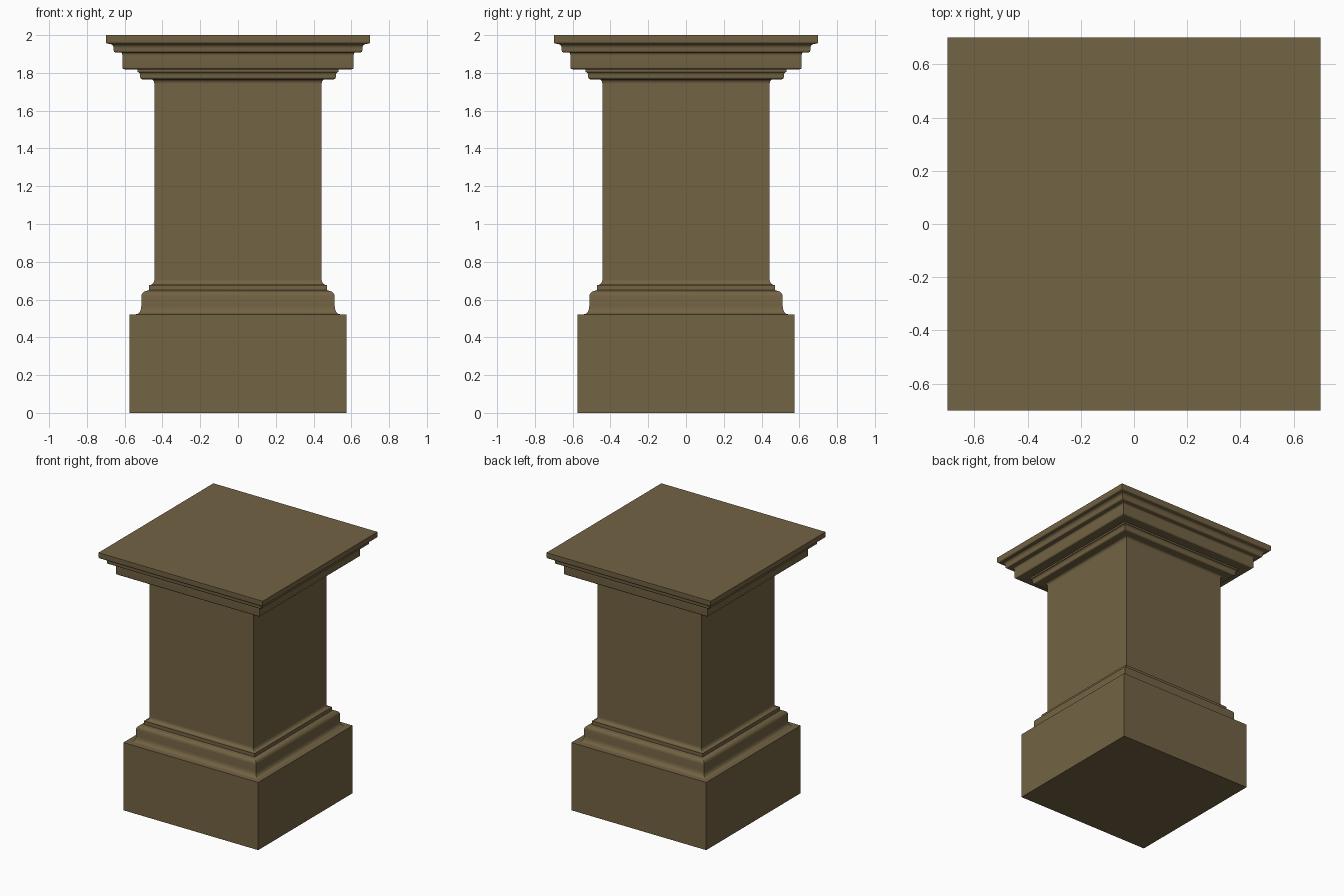
import bpy, bmesh, math

if "Cube" in bpy.data.objects:
    bpy.data.objects.remove(bpy.data.objects["Cube"])

mat = bpy.data.materials.new("stone")
mat.diffuse_color = (0.17, 0.125, 0.057, 1)
mat.use_nodes = True
mat.node_tree.nodes["Principled BSDF"].inputs["Base Color"].default_value = mat.diffuse_color


def arc(p, q, start_flat, n=5):
    """Quarter ellipse from p to q; start_flat leaves p horizontally, else vertically."""
    pts = []
    for i in range(n + 1):
        a = math.pi / 2 * i / n
        s, c = math.sin(a), 1 - math.cos(a)
        u, v = (s, c) if start_flat else (c, s)
        pts.append((p[0] + (q[0] - p[0]) * u, p[1] + (q[1] - p[1]) * v))
    return pts


def square_sweep(name, profile, bottom=False, top=False):
    """Sweep a (half width, height) profile around a square with mitred corners."""
    bm = bmesh.new()
    rings = []
    for r, z in profile:
        rings.append([bm.verts.new((r * sx, r * sy, z))
                      for sx, sy in ((-1, -1), (1, -1), (1, 1), (-1, 1))])
    for a, b in zip(rings, rings[1:]):
        for i in range(4):
            j = (i + 1) % 4
            bm.faces.new((a[i], a[j], b[j], b[i]))
    if bottom:
        bm.faces.new(rings[0][::-1])
    if top:
        bm.faces.new(rings[-1])
    bmesh.ops.remove_doubles(bm, verts=bm.verts, dist=1e-5)
    bmesh.ops.recalc_face_normals(bm, faces=bm.faces)
    me = bpy.data.meshes.new(name)
    bm.to_mesh(me)
    bm.free()
    ob = bpy.data.objects.new(name, me)
    bpy.context.collection.objects.link(ob)
    me.materials.append(mat)
    bpy.ops.object.select_all(action='DESELECT')
    ob.select_set(True)
    bpy.context.view_layer.objects.active = ob
    bpy.ops.object.shade_smooth_by_angle(angle=math.radians(30))
    return ob


# Plain block with its ledge
square_sweep("plinth", [(0.575, 0), (0.575, 0.522), (0.54, 0.522)], bottom=True)

# Cove, rounded shoulder, fillet and small cove up to the shaft
square_sweep("base_moulding",
             arc((0.54, 0.522), (0.512, 0.565), True)
             + arc((0.512, 0.615), (0.485, 0.645), False)
             + [(0.472, 0.65), (0.472, 0.677)]
             + arc((0.467, 0.677), (0.443, 0.705), True))

# Square shaft
square_sweep("shaft", [(0.443, 0.705), (0.443, 1.745)])

# Stepped cornice: cove, lower moulding, flat band, upper moulding, top slab
square_sweep("cornice",
             arc((0.443, 1.745), (0.462, 1.766), False)
             + arc((0.505, 1.766), (0.518, 1.778), True)
             + arc((0.518, 1.785), (0.532, 1.806), False)
             + [(0.532, 1.819)]
             + arc((0.600, 1.819), (0.612, 1.830), True)
             + [(0.612, 1.890)]
             + arc((0.612, 1.893), (0.622, 1.908), False)
             + arc((0.648, 1.908), (0.658, 1.920), True)
             + arc((0.658, 1.928), (0.678, 1.953), False)
             + arc((0.690, 1.955), (0.700, 1.967), True)
             + [(0.700, 2.0)], top=True)
